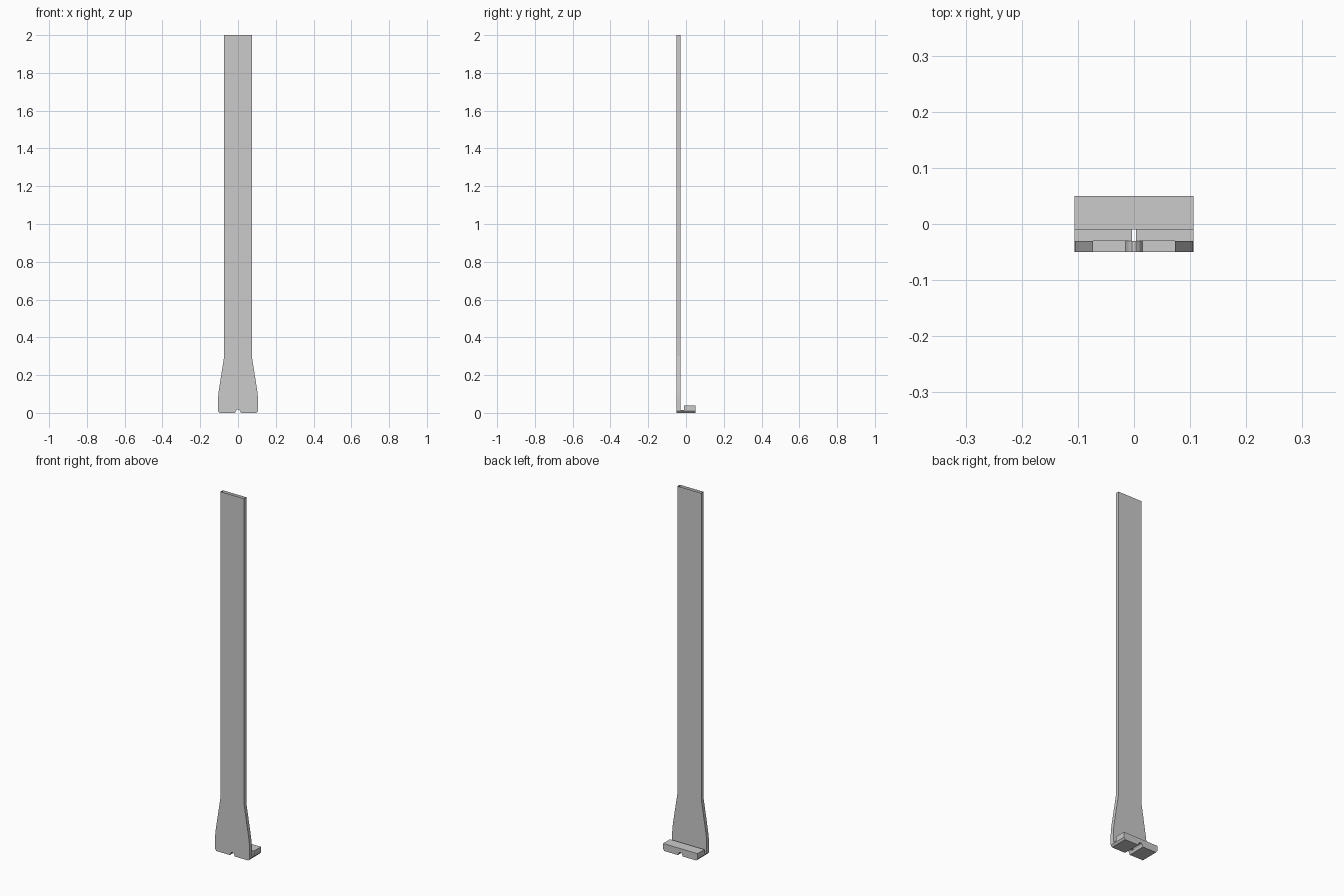
import bpy
import bmesh

cube = bpy.data.objects.get("Cube")
if cube:
    bpy.data.objects.remove(cube, do_unlink=True)

grey = bpy.data.materials.new("plain grey")
grey.use_nodes = True
colour = (0.6, 0.6, 0.6, 1)
grey.diffuse_color = colour
grey.node_tree.nodes["Principled BSDF"].inputs["Base Color"].default_value = colour

# Shared lower edge: central notch and clipped corner
notch = [(0.004, 0.018), (0.010, 0.013), (0.015, 0)]
corner = [(0.098, 0), (0.106, 0.01)]


def mirrored(half):
    return half + [(-x, z) for x, z in reversed(half)]


def extrude_profile(name, outline, y0, y1, open_top=False):
    """Extrude an x-z outline along y; open_top leaves the top end uncapped."""
    bm = bmesh.new()
    face = bm.faces.new([bm.verts.new((x, y0, z)) for x, z in outline])
    result = bmesh.ops.extrude_face_region(bm, geom=[face], use_keep_orig=True)
    for v in result["geom"]:
        if isinstance(v, bmesh.types.BMVert):
            v.co.y = y1
    bmesh.ops.recalc_face_normals(bm, faces=bm.faces)
    if open_top:
        top = max(bm.faces, key=lambda f: f.calc_center_median().z)
        bmesh.ops.delete(bm, geom=[top], context='FACES_ONLY')
    mesh = bpy.data.meshes.new(name)
    bm.to_mesh(mesh)
    bm.free()
    mesh.materials.append(grey)
    obj = bpy.data.objects.new(name, mesh)
    bpy.context.collection.objects.link(obj)
    return obj


# Tall strap flaring out towards the foot, hollow at its upper end
flare = [(0.106, 0.07), (0.104, 0.10), (0.100, 0.13), (0.073, 0.30), (0.073, 2)]
extrude_profile("strap", mirrored(notch + corner + flare), -0.05, -0.03, True)

# Thin web joining the strap to the lip, split by the notch
web_half = notch[1:] + corner + [(0.106, 0.016), (0.004, 0.016)]
for name, side in (("web_left", 1), ("web_right", -1)):
    extrude_profile(name, [(side * x, z) for x, z in web_half], -0.03, -0.01)

# Raised lip across the back of the foot
extrude_profile("lip", mirrored(notch + corner + [(0.106, 0.04)]), -0.01, 0.05)
